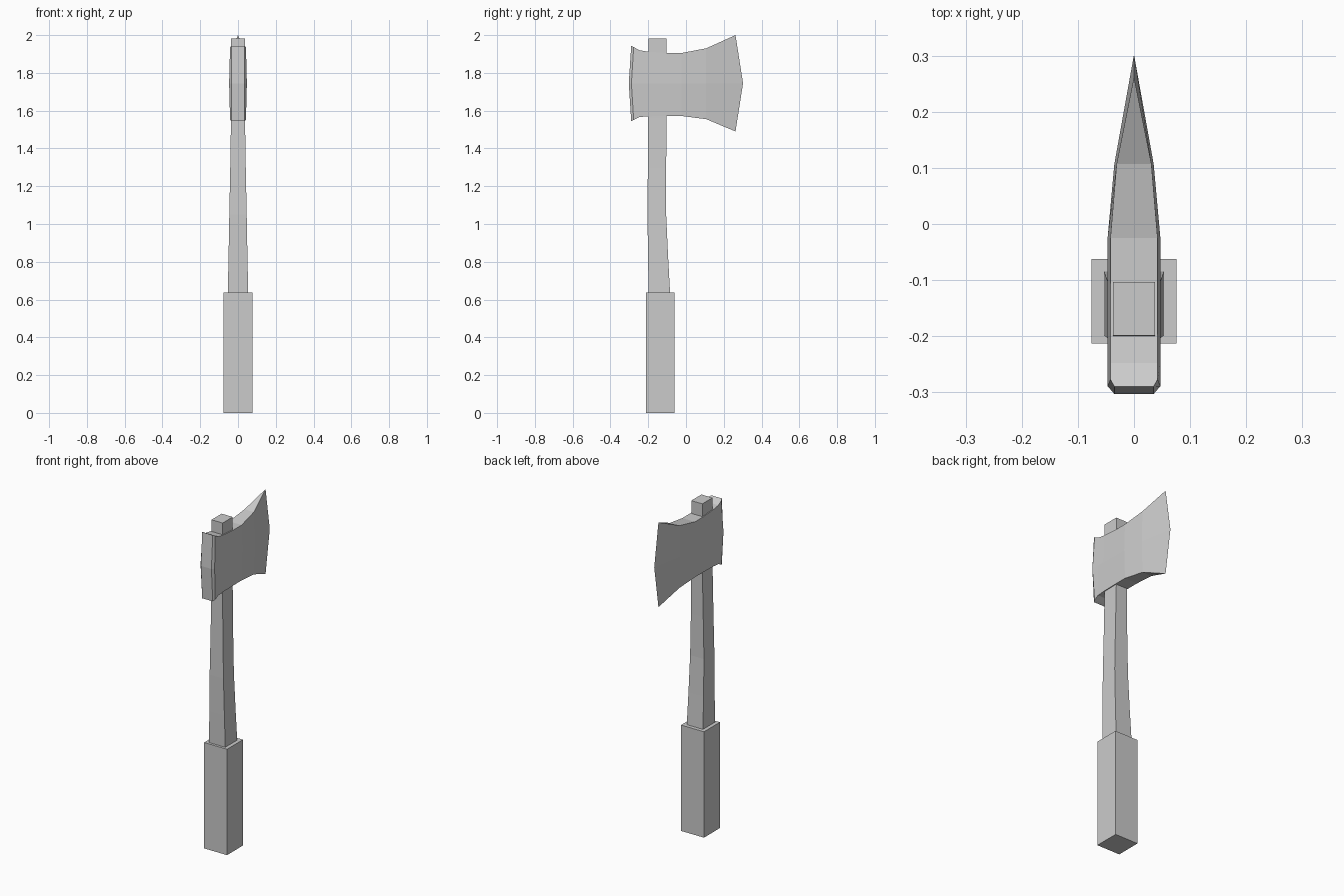
import bpy, bmesh

if "Cube" in bpy.data.objects:
    bpy.data.objects.remove(bpy.data.objects["Cube"])


def loft(name, rings, cap_first, cap_last=()):
    """Skin equal-length closed rings; caps are index tuples into the end rings."""
    bm = bmesh.new()
    vs = [[bm.verts.new(p) for p in ring] for ring in rings]
    n = len(rings[0])
    for a, b in zip(vs, vs[1:]):
        for i in range(n):
            j = (i + 1) % n
            bm.faces.new((a[i], a[j], b[j], b[i]))
    for cap in cap_first:
        bm.faces.new([vs[0][i] for i in cap])
    for cap in cap_last:
        bm.faces.new([vs[-1][i] for i in cap])
    bmesh.ops.remove_doubles(bm, verts=bm.verts, dist=1e-5)
    bmesh.ops.recalc_face_normals(bm, faces=bm.faces)
    mesh = bpy.data.meshes.new(name)
    bm.to_mesh(mesh)
    bm.free()
    ob = bpy.data.objects.new(name, mesh)
    bpy.context.collection.objects.link(ob)
    return ob


def rect(z, w, y0, y1):
    return [(-w, y0, z), (w, y0, z), (w, y1, z), (-w, y1, z)]


def head_ring(y_edge, y_mid, w_edge, w_mid, top, bottom):
    half = [(w_edge, y_edge, top), (w_mid, y_mid, 1.745), (w_edge, y_edge, bottom)]
    return half + [(-x, y, z) for x, y, z in reversed(half)]


QUAD = [(0, 1, 2, 3)]

# square grip
loft("grip", [rect(0, 0.076, -0.213, -0.062),
              rect(0.637, 0.076, -0.213, -0.062)], QUAD, QUAD)

# gently curved, tapering shaft that pokes through the head
loft("shaft", [rect(0.63, 0.054, -0.198, -0.084),
               rect(0.83, 0.050, -0.201, -0.095),
               rect(1.05, 0.046, -0.204, -0.105),
               rect(1.30, 0.041, -0.202, -0.105),
               rect(1.56, 0.037, -0.200, -0.103),
               rect(1.982, 0.037, -0.199, -0.103)], QUAD, QUAD)

# axe head, from chamfered poll to the sharp flared edge
loft("axe_head", [head_ring(-0.290, -0.303, 0.035, 0.035, 1.943, 1.545),
                  head_ring(-0.277, -0.289, 0.042, 0.047, 1.937, 1.551),
                  head_ring(-0.248, -0.248, 0.042, 0.047, 1.920, 1.566),
                  head_ring(-0.200, -0.200, 0.042, 0.047, 1.912, 1.570),
                  head_ring(-0.103, -0.103, 0.042, 0.047, 1.905, 1.572),
                  head_ring(-0.025, -0.025, 0.042, 0.047, 1.905, 1.572),
                  head_ring(0.107, 0.107, 0.031, 0.035, 1.930, 1.555),
                  head_ring(0.262, 0.302, 0, 0, 2.0, 1.49)],
     [(0, 1, 4, 5), (1, 2, 3, 4)])
